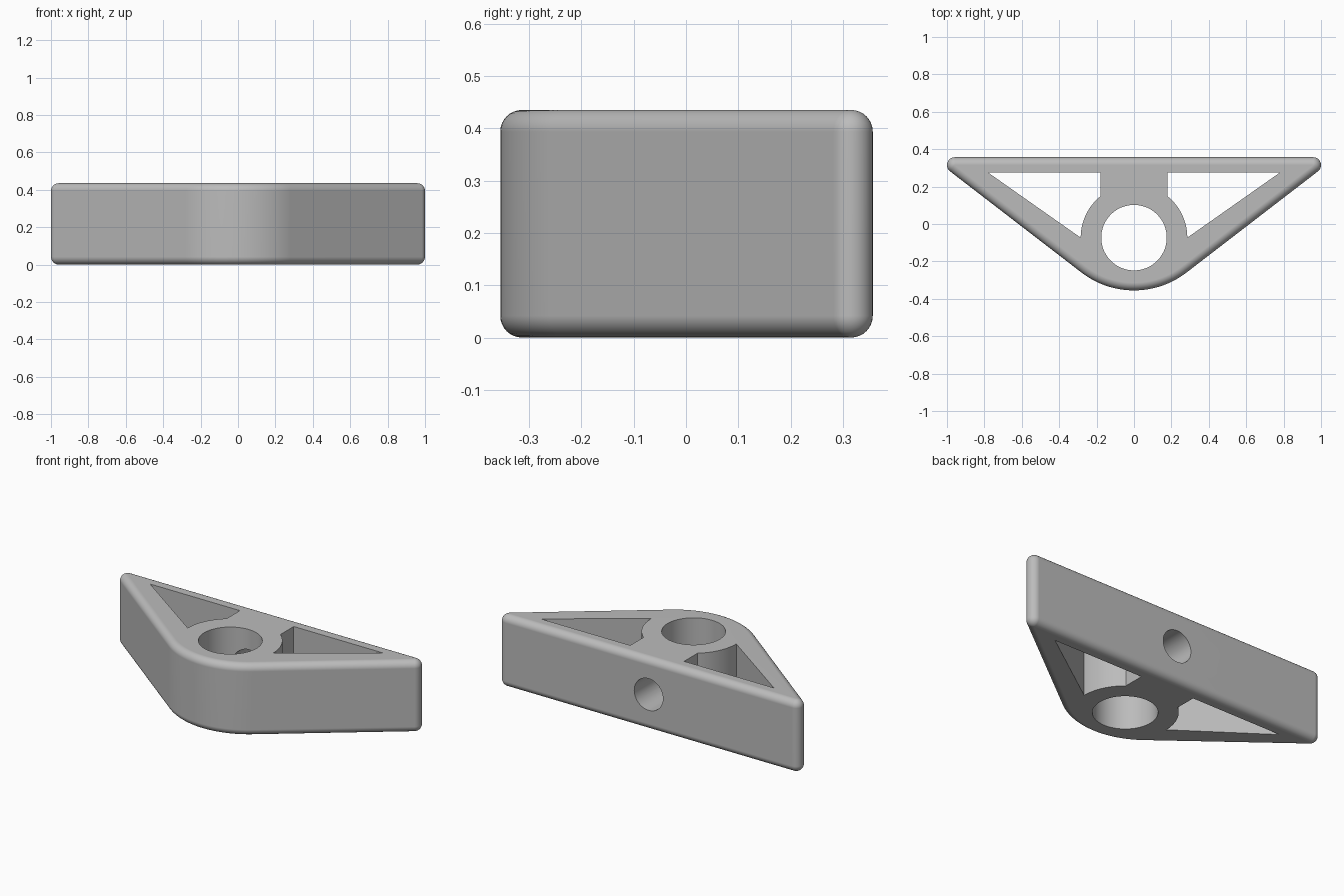
import bpy
import bmesh
from math import sin, cos, pi, radians, asin, hypot

if "Cube" in bpy.data.objects:
    bpy.data.objects.remove(bpy.data.objects["Cube"])

HEIGHT = 0.435
SLOPE = radians(37.6)          # angle of the slanted sides
NOSE_Y, NOSE_R = 0.105, 0.46   # broad front curve
TIP_X, TIP_Y, TIP_R = 0.958, 0.315, 0.042
FILLET = 0.0415
BORE_Y, BORE_R, BOSS_R = -0.073, 0.175, 0.285
NECK, POCKET_BACK = 0.18, 0.275

grey = bpy.data.materials.new("light grey")
grey.use_nodes = True
colour = (0.5, 0.5, 0.5, 1)
grey.diffuse_color = colour
grey.node_tree.nodes["Principled BSDF"].inputs["Base Color"].default_value = colour


def arc(cx, cy, r, start, end, steps):
    angles = [start + (end - start) * i / steps for i in range(steps + 1)]
    return [(cx + r * cos(a), cy + r * sin(a)) for a in angles]


def loft(name, rings):
    """Solid skinned through (outline, z) rings, capped at both ends."""
    bm = bmesh.new()
    loops = [[bm.verts.new((x, y, z)) for x, y in pts] for pts, z in rings]
    n = len(loops[0])
    for low, high in zip(loops, loops[1:]):
        for i in range(n):
            j = (i + 1) % n
            bm.faces.new((low[i], low[j], high[j], high[i]))
    bm.faces.new(loops[0][::-1])
    bm.faces.new(loops[-1])
    bmesh.ops.recalc_face_normals(bm, faces=bm.faces)
    mesh = bpy.data.meshes.new(name)
    bm.to_mesh(mesh)
    bm.free()
    mesh.materials.append(grey)
    obj = bpy.data.objects.new(name, mesh)
    bpy.context.collection.objects.link(obj)
    return obj


def outline(inset):
    """Counter-clockwise body outline, moved inward by the inset."""
    r = TIP_R - inset
    return (arc(0, NOSE_Y, NOSE_R - inset, -pi / 2 - SLOPE, -pi / 2 + SLOPE, 32)
            + arc(TIP_X, TIP_Y, r, -pi / 2 + SLOPE, pi / 2, 12)
            + arc(-TIP_X, TIP_Y, r, pi / 2, 3 * pi / 2 - SLOPE, 12))


# Body with rounded top and bottom rims
rim = [(FILLET * (1 - sin(a)), FILLET * (1 - cos(a)))
       for a in (pi / 2 * i / 8 for i in range(9))]
rings = [(outline(d), z) for z, d in reversed(rim)]
rings = sorted(((outline(d), z) for z, d in rim), key=lambda ring: ring[1])
rings += [(pts, HEIGHT - z) for pts, z in reversed(rings)]
body = loft("bracket_body", rings)

cutters = []

# Vertical bore
circle = arc(0, BORE_Y, BORE_R, 0, 2 * pi, 72)[:-1]
cutters.append(loft("bore_cutter", [(circle, -0.1), (circle, HEIGHT + 0.1)]))

# Pair of triangular pockets curving round the boss
meet = pi / 2 - asin(NECK / BOSS_R)
pocket = arc(0, BORE_Y, BOSS_R, 0, meet, 16) + [(NECK, POCKET_BACK), (0.78, POCKET_BACK)]
for side, label in ((1, "left"), (-1, "right")):
    pts = [(side * x, y) for x, y in pocket]
    cutters.append(loft(label + "_pocket_cutter", [(pts, -0.1), (pts, HEIGHT + 0.1)]))

# Screw hole from the back face into the bore
circle = arc(0, 0, 0.096, 0, 2 * pi, 48)[:-1]
screw = loft("screw_hole_cutter", [(circle, 0), (circle, 0.5)])
screw.rotation_euler.x = -pi / 2
screw.location = (0, BORE_Y, HEIGHT / 2)
cutters.append(screw)

bpy.ops.object.select_all(action="DESELECT")
bpy.context.view_layer.objects.active = body
body.select_set(True)
for cutter in cutters:
    cut = body.modifiers.new(cutter.name, "BOOLEAN")
    cut.operation = "DIFFERENCE"
    cut.solver = "EXACT"
    cut.object = cutter
    bpy.ops.object.modifier_apply(modifier=cut.name)
    bpy.data.objects.remove(cutter)

# Smooth curves, crisp cut edges, flat caps
bpy.ops.object.shade_smooth_by_angle(angle=radians(30))
weighted = body.modifiers.new("flat_caps", "WEIGHTED_NORMAL")
weighted.keep_sharp = True
